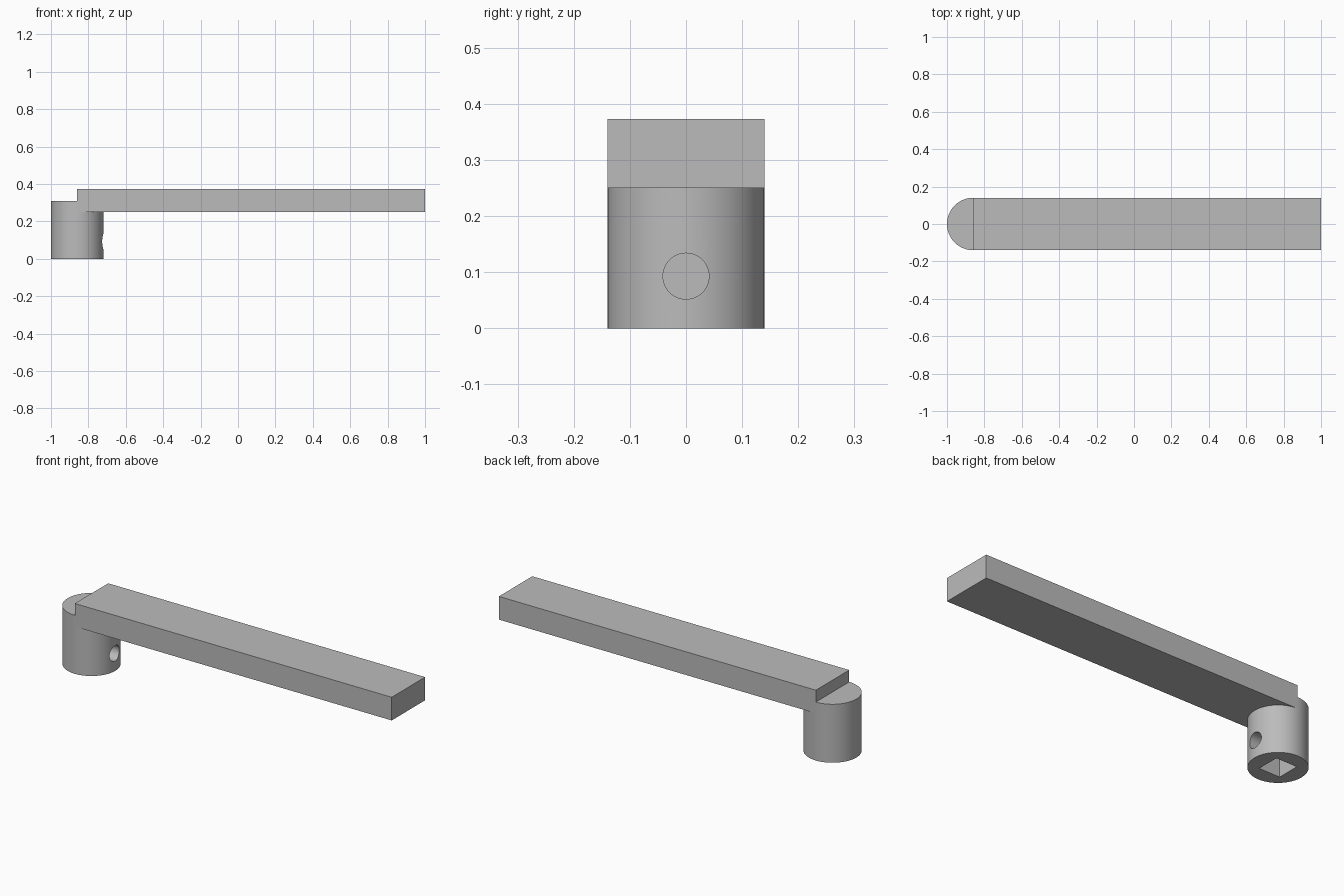
import bpy
import math

default = bpy.data.objects.get("Cube")
if default:
    bpy.data.objects.remove(default, do_unlink=True)

HUB_X, RADIUS, HUB_TOP = -0.86, 0.14, 0.31
BAR_BOTTOM, BAR_TOP = 0.25, 0.373
SOCKET, SOCKET_DEPTH = 0.122, 0.19
HOLE_RADIUS, HOLE_Z = 0.041, 0.093

grey = bpy.data.materials.new("plain grey")
grey.use_nodes = True
colour = (0.5, 0.5, 0.5, 1)
grey.diffuse_color = colour
grey.node_tree.nodes["Principled BSDF"].inputs["Base Color"].default_value = colour


def finish(name):
    obj = bpy.context.object
    obj.name = name
    bpy.ops.object.transform_apply(location=False, rotation=True, scale=True)
    obj.data.materials.append(grey)
    return obj


def box(name, low, high):
    centre = [(a + b) / 2 for a, b in zip(low, high)]
    bpy.ops.mesh.primitive_cube_add(size=1, location=centre)
    bpy.context.object.scale = [b - a for a, b in zip(low, high)]
    return finish(name)


def cylinder(name, radius, depth, centre, sides, rotation=(0, 0, 0)):
    bpy.ops.mesh.primitive_cylinder_add(vertices=sides, radius=radius, depth=depth,
                                        location=centre, rotation=rotation)
    return finish(name)


def cut(target, cutter):
    cutter.hide_render = True
    bpy.ops.object.select_all(action="DESELECT")
    bpy.context.view_layer.objects.active = target
    target.select_set(True)
    mod = target.modifiers.new("cut", "BOOLEAN")
    mod.operation = "DIFFERENCE"
    mod.solver = "EXACT"
    mod.object = cutter
    bpy.ops.object.modifier_apply(modifier=mod.name)
    bpy.data.objects.remove(cutter, do_unlink=True)


# Flat handle bar
box("handle_bar", (HUB_X, -RADIUS, BAR_BOTTOM), (1, RADIUS, BAR_TOP))

# Round hub under the end of the bar
hub = cylinder("hub", RADIUS, HUB_TOP, (HUB_X, 0, HUB_TOP / 2), 96)

# Square socket in the underside
half = SOCKET / 2
cut(hub, box("socket_cutter", (HUB_X - half, -half, -0.1),
             (HUB_X + half, half, SOCKET_DEPTH)))

# Set screw hole from the bar side into the socket
cut(hub, cylinder("screw_hole_cutter", HOLE_RADIUS, 0.2, (HUB_X + 0.1, 0, HOLE_Z), 48,
                  (0, math.pi / 2, 0)))

bpy.ops.object.shade_smooth_by_angle(angle=math.radians(30))
